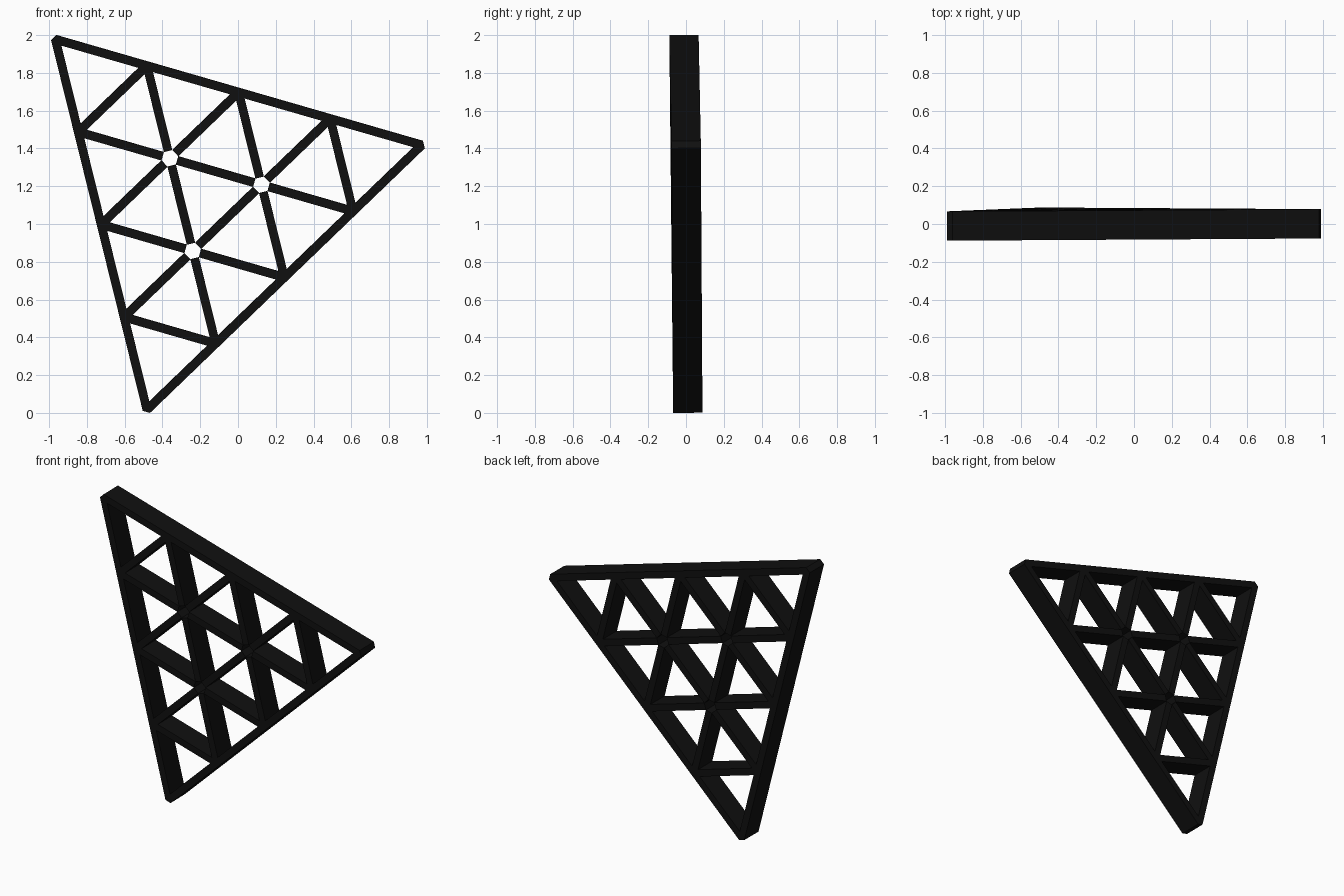
import bpy, bmesh
from mathutils import Vector

if "Cube" in bpy.data.objects:
    bpy.data.objects.remove(bpy.data.objects["Cube"])

W, D, N = 0.046, 0.155, 4            # bar width, plate depth, cells per side
A = Vector((-0.967, -0.0105, 1.978))
B = Vector((0.973, 0.001, 1.418))
C = Vector((-0.482, 0.0095, 0.017))
normal = (B - A).cross(C - A).normalized()

mat = bpy.data.materials.new("black")
mat.diffuse_color = (0.005, 0.005, 0.005, 1)
mat.use_nodes = True
mat.node_tree.nodes["Principled BSDF"].inputs["Base Color"].default_value = mat.diffuse_color


def solid(name, points, faces):
    """Extrude flat outlines lying in the plate plane to the plate depth."""
    bm = bmesh.new()
    vs = [bm.verts.new(p - normal * D / 2) for p in points]
    fs = [bm.faces.new([vs[i] for i in f]) for f in faces]
    ext = bmesh.ops.extrude_face_region(bm, geom=fs, use_keep_orig=True)
    moved = [g for g in ext["geom"] if isinstance(g, bmesh.types.BMVert)]
    bmesh.ops.translate(bm, verts=moved, vec=normal * D)
    bmesh.ops.recalc_face_normals(bm, faces=bm.faces)
    me = bpy.data.meshes.new(name)
    bm.to_mesh(me)
    bm.free()
    me.materials.append(mat)
    ob = bpy.data.objects.new(name, me)
    bpy.context.collection.objects.link(ob)


# Outer triangular frame with blunt corner tips
corners = [A, B, C]
centre = (A + B + C) / 3
pts, faces = [], []
for k in range(3):
    p, prev, nxt = corners[k], corners[k - 1], corners[(k + 1) % 3]
    for q in (prev, nxt):
        out = (q - p).normalized().cross(normal)
        if out.dot(centre - p) > 0:
            out.negate()
        pts.append(p + out * W / 2)
    pts.append(p + (centre - p).normalized() * W)
    a, b = 3 * k, 3 * ((k + 1) % 3)
    faces += [(a, a + 1, a + 2), (a + 1, b, b + 2, a + 2)]
solid("outer_frame", pts, faces)


# Inner struts on the triangular grid, leaving hexagonal openings where six meet
def node(i, j):
    return A + (B - A) * i / N + (C - A) * j / N


def sides(i, j):
    return {s for s, v in enumerate((i, j, N - i - j)) if v == 0}


pts, faces = [], []
for i in range(N + 1):
    for j in range(N + 1 - i):
        for di, dj in ((1, 0), (0, 1), (1, -1)):
            m, n = i + di, j + dj
            if n < 0 or m + n > N or sides(i, j) & sides(m, n):
                continue
            p, q = node(i, j), node(m, n)
            d = (q - p).normalized()
            s = d.cross(normal) * W / 2
            p = p + d * W * (0.289 if sides(i, j) else 0.866)
            q = q - d * W * (0.289 if sides(m, n) else 0.866)
            k = len(pts)
            pts += [p - s, q - s, q + s, p + s]
            faces.append((k, k + 1, k + 2, k + 3))
solid("inner_struts", pts, faces)
